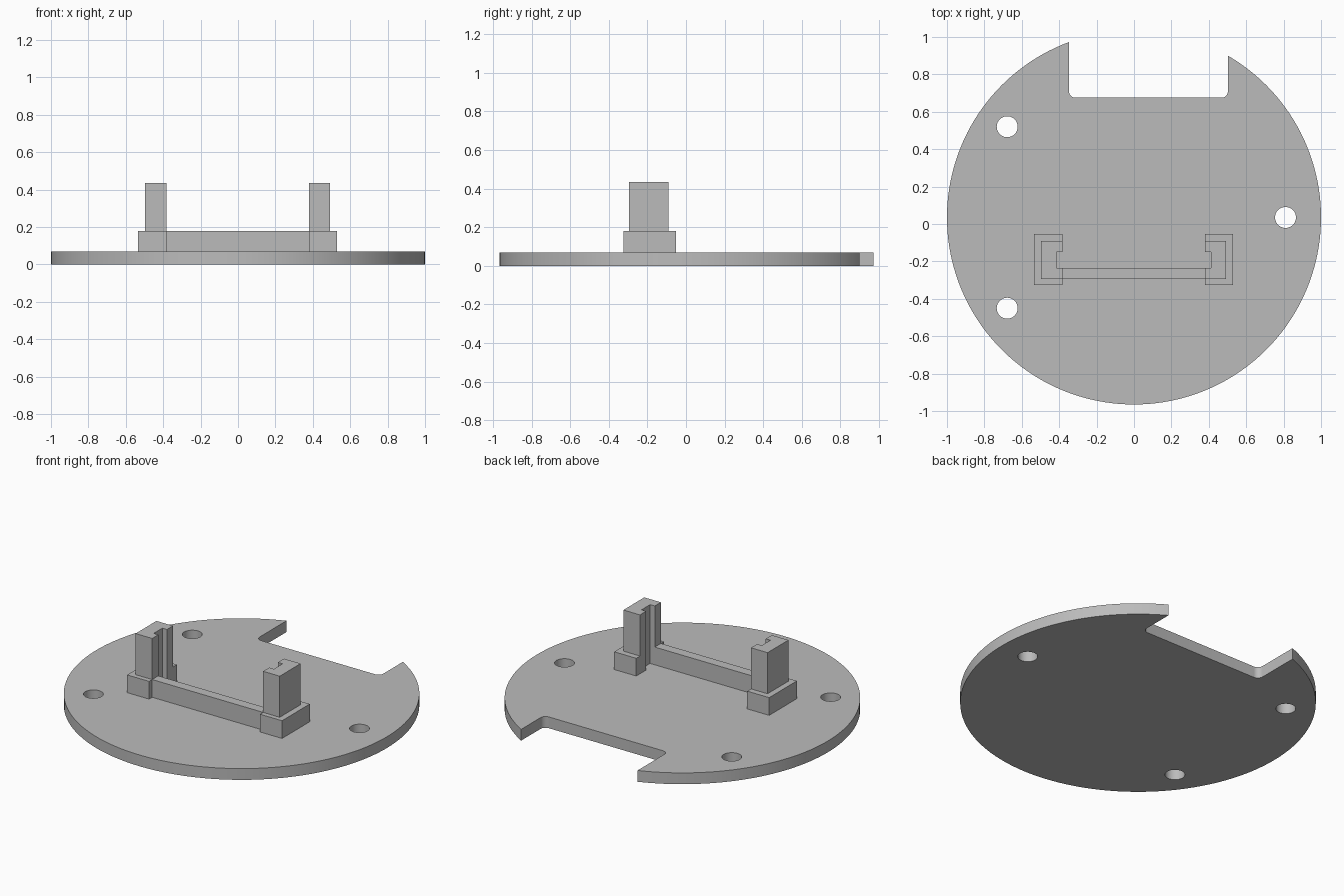
import bpy, bmesh
from math import cos, sin, pi, radians

cube = bpy.data.objects.get("Cube")
if cube:
    bpy.data.objects.remove(cube, do_unlink=True)

grey = bpy.data.materials.new("plain grey")
grey.use_nodes = True
colour = (0.5, 0.5, 0.5, 1)
grey.diffuse_color = colour
grey.node_tree.nodes["Principled BSDF"].inputs["Base Color"].default_value = colour


def prism(name, outline, z0, z1):
    """Extrude a flat outline from z0 up to z1."""
    bm = bmesh.new()
    face = bm.faces.new([bm.verts.new((x, y, z0)) for x, y in outline])
    top = bmesh.ops.extrude_face_region(bm, geom=[face])["geom"]
    for v in top:
        if isinstance(v, bmesh.types.BMVert):
            v.co.z = z1
    bmesh.ops.recalc_face_normals(bm, faces=bm.faces)
    mesh = bpy.data.meshes.new(name)
    bm.to_mesh(mesh)
    bm.free()
    mesh.materials.append(grey)
    obj = bpy.data.objects.new(name, mesh)
    bpy.context.collection.objects.link(obj)
    return obj


def arc(cx, cy, r, start, end, steps):
    angles = [radians(start + (end - start) * i / steps) for i in range(steps + 1)]
    return [(cx + r * cos(a), cy + r * sin(a)) for a in angles]


def cut(target, cutter):
    """Subtract the cutter, then remove it."""
    mod = target.modifiers.new("cut", "BOOLEAN")
    mod.operation, mod.solver, mod.object = "DIFFERENCE", "EXACT", cutter
    bpy.context.view_layer.objects.active = target
    bpy.ops.object.modifier_apply(modifier=mod.name)
    bpy.data.objects.remove(cutter, do_unlink=True)


# Round base plate
THICK, CY = 0.07, 0.035
plate = prism("base_plate", arc(0, CY, 1, 0, 360, 160)[:-1], 0, THICK)

# Notch in the back edge with rounded inner corners
L, R, B, F = -0.348, 0.502, 0.675, 0.035
notch = [(R, 1.2), (L, 1.2)]
notch += arc(L + F, B + F, F, 180, 270, 8) + arc(R - F, B + F, F, 270, 360, 8)
cut(plate, prism("notch_cutter", notch, -0.1, 0.2))

# Three screw holes
for x, y in ((-0.678, 0.52), (0.81, CY), (-0.678, -0.45)):
    cut(plate, prism("hole_cutter", arc(x, y, 0.056, 0, 360, 40)[:-1], -0.1, 0.2))

bpy.ops.object.select_all(action="DESELECT")
plate.select_set(True)
bpy.context.view_layer.objects.active = plate
bpy.ops.object.shade_smooth_by_angle(angle=radians(30))

# Pair of slotted holders: a wide foot with a narrower post on top
MID, INNER, SLOT = -0.002, 0.381, 0.413
FOOT_TOP, POST_TOP = 0.18, 0.435
SLOT_FRONT, SLOT_BACK = -0.235, -0.15


def slotted(outer, front, back, side):
    points = [(INNER, front), (outer, front), (outer, back), (INNER, back),
              (INNER, SLOT_BACK), (SLOT, SLOT_BACK), (SLOT, SLOT_FRONT), (INNER, SLOT_FRONT)]
    return [(MID + side * x, y) for x, y in points]


for side, label in ((1, "left"), (-1, "right")):
    prism(label + "_foot", slotted(0.532, -0.325, -0.053, side), THICK, FOOT_TOP)
    prism(label + "_post", slotted(0.495, -0.295, -0.09, side), FOOT_TOP, POST_TOP)

# Low bar joining the holders
a, b = MID - INNER, MID + INNER
prism("cross_bar", [(a, -0.295), (b, -0.295), (b, SLOT_FRONT), (a, SLOT_FRONT)], THICK, FOOT_TOP)
